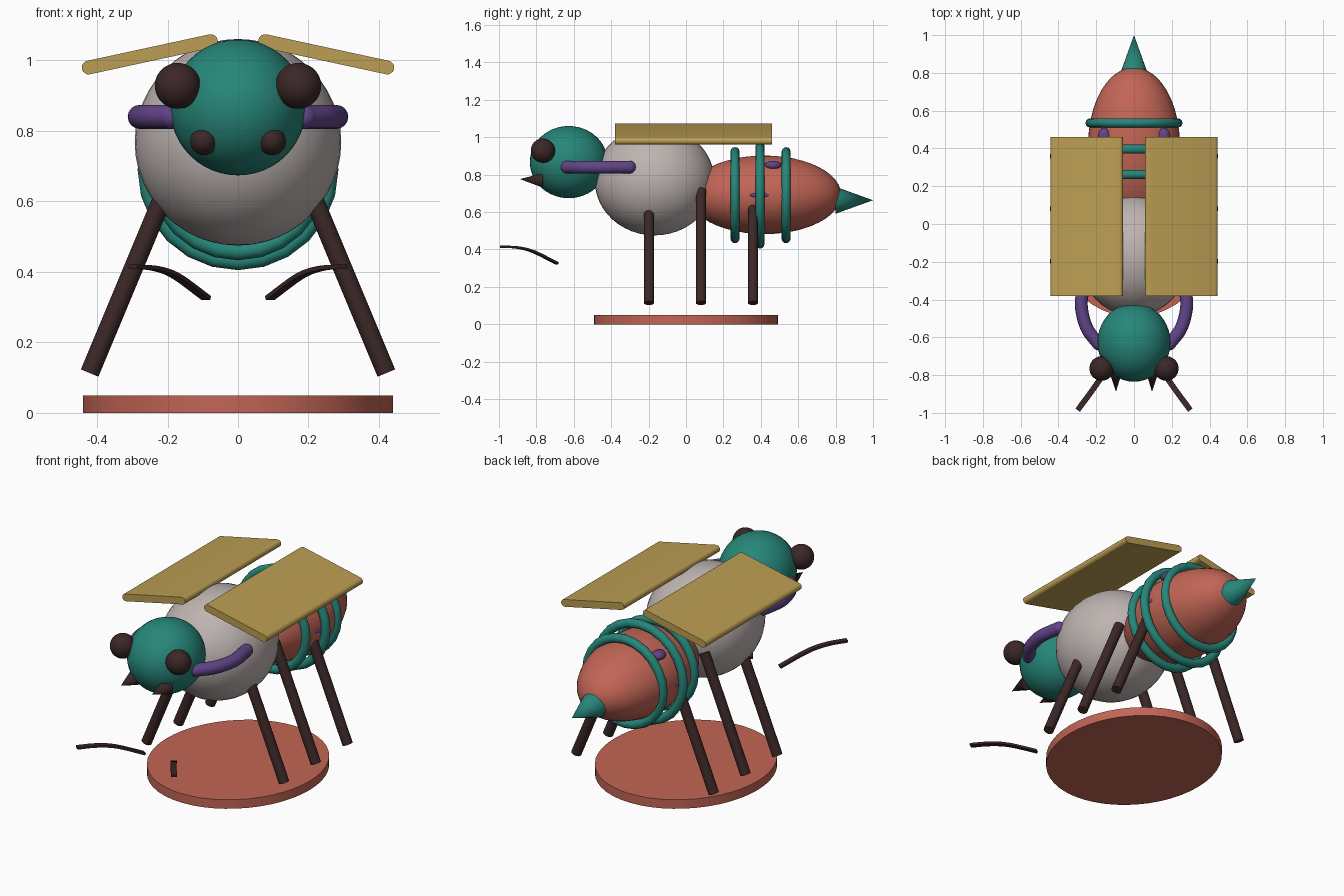
import bpy
import math
from mathutils import Vector

if "Cube" in bpy.data.objects:
    bpy.data.objects.remove(bpy.data.objects["Cube"])


def material(name, rgb):
    m = bpy.data.materials.new(name)
    lin = [(c / 255 / 12.92) if c < 10 else ((c / 255 + 0.055) / 1.055) ** 2.4 for c in rgb]
    m.diffuse_color = (*lin, 1)
    m.use_nodes = True
    m.node_tree.nodes["Principled BSDF"].inputs["Base Color"].default_value = m.diffuse_color
    return m


teal = material("teal", (38, 134, 121))
coral = material("coral", (194, 101, 85))
gold = material("gold", (188, 158, 83))
grey = material("warm_grey", (190, 180, 177))
dark = material("dark_brown", (60, 39, 39))
purple = material("purple", (97, 68, 136))


def finish(name, mat, smooth=True):
    ob = bpy.context.object
    ob.name = name
    ob.data.materials.clear()
    ob.data.materials.append(mat)
    bpy.ops.object.transform_apply(location=False, rotation=True, scale=True)
    if smooth:
        bpy.ops.object.shade_smooth_by_angle(angle=math.radians(40))
    return ob


def ball(name, loc, radii, mat):
    bpy.ops.mesh.primitive_uv_sphere_add(segments=40, ring_count=24, radius=1, location=loc)
    bpy.context.object.scale = radii
    return finish(name, mat)


def rod(name, a, b, r1, r2, mat, sides=24):
    # cylinder or cone running from a to b
    a, b = Vector(a), Vector(b)
    d = b - a
    bpy.ops.mesh.primitive_cone_add(vertices=sides, radius1=r1, radius2=r2, depth=d.length,
                                    location=(a + b) / 2,
                                    rotation=d.to_track_quat('Z', 'Y').to_euler())
    return finish(name, mat)


def mesh_part(name, verts, faces, mat):
    me = bpy.data.meshes.new(name)
    me.from_pydata(verts, [], faces)
    ob = bpy.data.objects.new(name, me)
    bpy.context.collection.objects.link(ob)
    bpy.ops.object.select_all(action='DESELECT')
    bpy.context.view_layer.objects.active = ob
    ob.select_set(True)
    bpy.ops.object.mode_set(mode='EDIT')
    bpy.ops.mesh.select_all(action='SELECT')
    bpy.ops.mesh.normals_make_consistent(inside=False)
    bpy.ops.object.mode_set(mode='OBJECT')
    return finish(name, mat)


def loft(name, sections, mat):
    # skin equal-sized closed sections and cap both ends
    n, k = len(sections[0]), len(sections)
    faces = [(i * n + j, i * n + (j + 1) % n, (i + 1) * n + (j + 1) % n, (i + 1) * n + j)
             for i in range(k - 1) for j in range(n)]
    faces += [tuple(range(n)), tuple(range((k - 1) * n, k * n))]
    return mesh_part(name, [p for s in sections for p in s], faces, mat)


def smooth_path(pts, steps=6):
    # Catmull-Rom interpolation through the points
    p = [Vector(q) for q in pts]
    p = [2 * p[0] - p[1]] + p + [2 * p[-1] - p[-2]]
    out = []
    for i in range(1, len(p) - 2):
        a, b, c, d = p[i - 1:i + 3]
        for s in range(steps):
            t = s / steps
            out.append(0.5 * (2 * b + (c - a) * t + (2 * a - 5 * b + 4 * c - d) * t * t
                              + (3 * b - a - 3 * c + d) * t ** 3))
    return out + [p[-2]]


def sweep(name, pts, profile, mat):
    # profile is (sideways, upward) offsets around the path
    path = smooth_path(pts)
    sections = []
    for i, c in enumerate(path):
        t = (path[min(i + 1, len(path) - 1)] - path[max(i - 1, 0)]).normalized()
        side = t.cross(Vector((0, 0, 1))).normalized()
        up = side.cross(t)
        sections.append([c + side * u + up * v for u, v in profile])
    return loft(name, sections, mat)


# Base disc
bpy.ops.mesh.primitive_cylinder_add(vertices=48, radius=1, depth=0.05, location=(0, 0, 0.025))
bpy.context.object.scale = (0.44, 0.493, 1)
finish("base_disc", coral)

# Body
ball("head", (0, -0.627, 0.867), (0.193, 0.208, 0.193), teal)
ball("thorax", (0, -0.168, 0.768), (0.293, 0.32, 0.293), grey)
ball("abdomen", (0, 0.42, 0.692), (0.243, 0.41, 0.21), coral)
rod("stinger", (0, 0.80, 0.663), (0, 1.0, 0.663), 0.072, 0, teal)

# Abdomen rings
for i, (y, outer) in enumerate([(0.262, 0.257), (0.396, 0.285), (0.535, 0.257)]):
    bpy.ops.mesh.primitive_torus_add(major_segments=24, minor_segments=12,
                                     major_radius=outer - 0.024, minor_radius=0.024,
                                     location=(0, y, 0.69), rotation=(math.pi / 2, 0, 0))
    finish(f"ring_{i + 1}", teal)

for s, tag in ((-1, "left"), (1, "right")):
    # Face details
    ball(f"eye_{tag}", (s * 0.171, -0.765, 0.928), (0.065, 0.065, 0.065), dark)
    rod(f"mandible_{tag}", (s * 0.097, -0.765, 0.77), (s * 0.095, -0.888, 0.776), 0.039, 0, dark)

    # Abdomen spots
    ball(f"upper_spot_{tag}", (s * 0.157, 0.465, 0.85), (0.034, 0.044, 0.024), purple)
    ball(f"side_spot_{tag}", (s * 0.236, 0.396, 0.69), (0.012, 0.055, 0.013), purple)

    # Legs
    for y, pos in ((-0.198, "front"), (0.08, "middle"), (0.358, "rear")):
        rod(f"{pos}_leg_{tag}", (s * 0.168, y, 0.72), (s * 0.421, y, 0.113), 0.027, 0.027, dark)

    # Curved arms with rounded ends
    arm = [(s * 0.188, -0.635, 0.84), (s * 0.25, -0.55, 0.84), (s * 0.279, -0.43, 0.84),
           (s * 0.262, -0.302, 0.84)]
    circle = [(0.034 * math.cos(a), 0.034 * math.sin(a))
              for a in (2 * math.pi * k / 16 for k in range(16))]
    sweep(f"arm_{tag}", arm, circle, purple)
    for end, name in ((arm[0], "front"), (arm[-1], "rear")):
        ball(f"arm_{name}_cap_{tag}", end, (0.034, 0.034, 0.034), purple)

    # Ribbon antennae
    feeler = [(s * 0.09, -0.69, 0.326), (s * 0.175, -0.815, 0.388),
              (s * 0.235, -0.90, 0.41), (s * 0.298, -0.985, 0.415)]
    sweep(f"antenna_{tag}", feeler, [(-0.015, -0.006), (0.015, -0.006),
                                     (0.015, 0.006), (-0.015, 0.006)], dark)

    # Wing boards with rounded long edges
    inner, outer = Vector((0.077, 1.055)), Vector((0.424, 0.98))
    tilt = math.atan2(outer.y - inner.y, outer.x - inner.x)
    rim = []
    for centre, start in ((outer, -math.pi / 2), (inner, math.pi / 2)):
        for k in range(9):
            a = tilt + start + math.pi * k / 8
            rim.append((centre.x + 0.0195 * math.cos(a), centre.y + 0.0195 * math.sin(a)))
    loft(f"wing_{tag}", [[(s * x, y, z) for x, z in rim] for y in (-0.38, 0.46)], gold)
